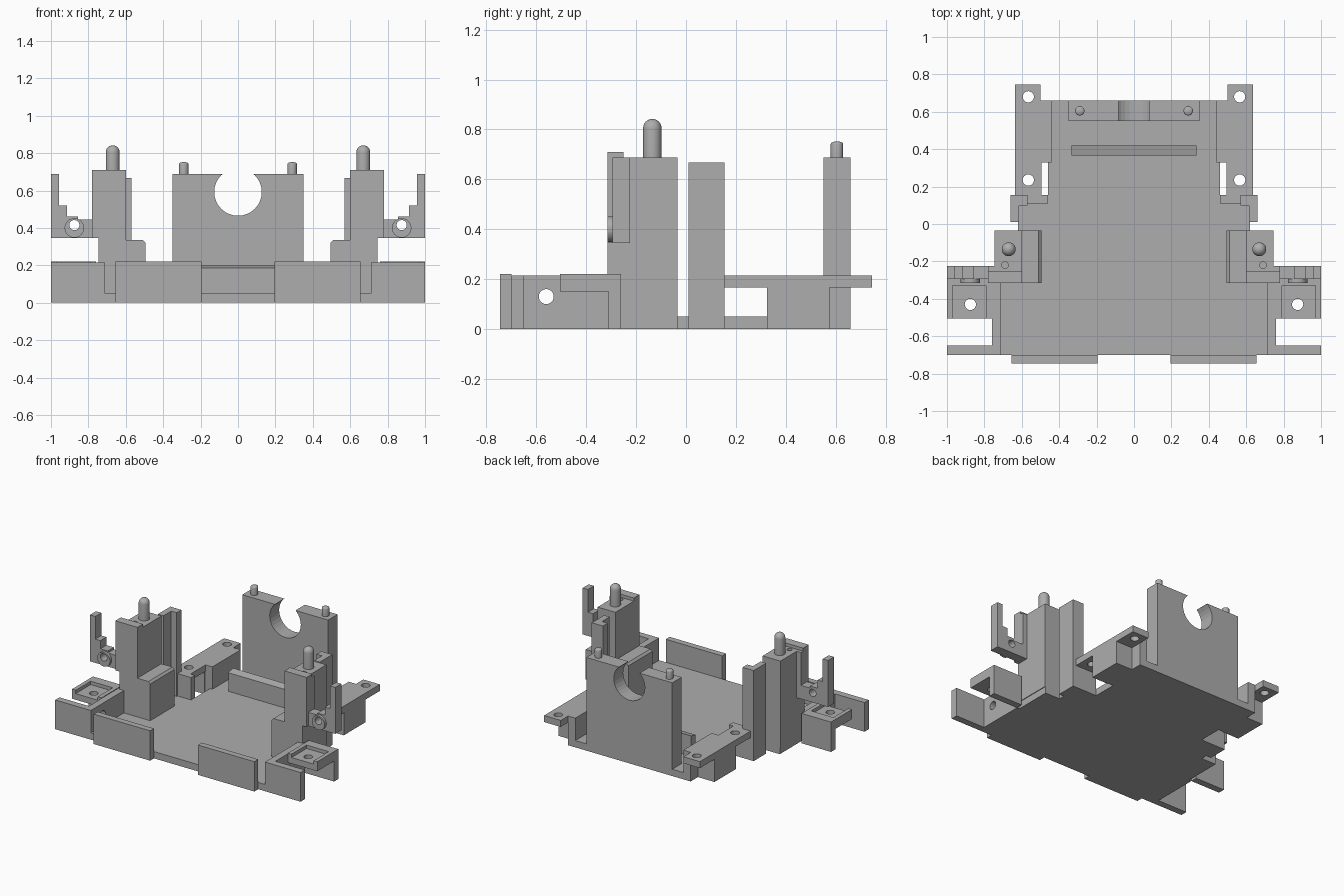
import bpy, bmesh, math
from mathutils import Matrix

cube = bpy.data.objects.get("Cube")
if cube:
    bpy.data.objects.remove(cube, do_unlink=True)

GREY = (0.42, 0.42, 0.42, 1)
mat = bpy.data.materials.new("plain grey")
mat.use_nodes = True
mat.diffuse_color = GREY
mat.node_tree.nodes["Principled BSDF"].inputs["Base Color"].default_value = GREY


def finish(name, bm):
    bmesh.ops.recalc_face_normals(bm, faces=bm.faces)
    mesh = bpy.data.meshes.new(name)
    bm.to_mesh(mesh)
    bm.free()
    mesh.materials.append(mat)
    ob = bpy.data.objects.new(name, mesh)
    bpy.context.scene.collection.objects.link(ob)
    return ob


def mirror(ob):
    ob.modifiers.new("both sides", "MIRROR")
    return ob


def box(name, x, y, z, both=True):
    """Box from three (low, high) ranges, mirrored to the other side by default."""
    bm = bmesh.new()
    bmesh.ops.create_cube(bm, size=1)
    for v in bm.verts:
        v.co = [r[0] if c < 0 else r[1] for c, r in zip(v.co, (x, y, z))]
    ob = finish(name, bm)
    return mirror(ob) if both else ob


def prism(name, points, low, high, axis="z"):
    """Extrude a 2D outline along z, or an x-z outline along y."""
    bm = bmesh.new()
    place = (lambda a, b: (a, b, low)) if axis == "z" else (lambda a, b: (a, low, b))
    face = bm.faces.new([bm.verts.new(place(a, b)) for a, b in points])
    top = bmesh.ops.extrude_face_region(bm, geom=[face])["geom"]
    d = high - low
    move = (0, 0, d) if axis == "z" else (0, d, 0)
    bmesh.ops.translate(bm, vec=move, verts=[e for e in top if isinstance(e, bmesh.types.BMVert)])
    return finish(name, bm)


def cylinder(name, centre, radius, depth, axis="z"):
    bm = bmesh.new()
    turn = {"x": Matrix.Rotation(math.pi / 2, 4, "Y"),
            "y": Matrix.Rotation(math.pi / 2, 4, "X"), "z": Matrix()}[axis]
    bmesh.ops.create_cone(bm, cap_ends=True, segments=32, radius1=radius, radius2=radius,
                          depth=depth, matrix=Matrix.Translation(centre) @ turn)
    return finish(name, bm)


def drill(ob, centre, radius, axis="z", depth=0.4):
    """Cut a round hole, keeping any mirror after the cut."""
    cutter = cylinder("hole_cutter", centre, radius, depth, axis)
    cutter.hide_render = True
    mod = ob.modifiers.new("hole", "BOOLEAN")
    mod.operation, mod.solver, mod.object = "DIFFERENCE", "EXACT", cutter
    ob.modifiers.move(len(ob.modifiers) - 1, 0)
    bpy.context.view_layer.objects.active = ob
    bpy.ops.object.modifier_apply(modifier=mod.name)
    bpy.data.objects.remove(cutter, do_unlink=True)


def pin(name, x, y, base, top, r, dome):
    """Upright peg with a rounded tip, spun from its profile."""
    bm = bmesh.new()
    tip = [(r * math.cos(a), top - dome + dome * math.sin(a))
           for a in (i * math.pi / 12 for i in range(7))]
    verts = [bm.verts.new((x + a, y, b)) for a, b in [(r, base)] + tip]
    edges = [bm.edges.new(pair) for pair in zip(verts, verts[1:])]
    bmesh.ops.spin(bm, geom=verts + edges, cent=(x, y, 0), axis=(0, 0, 1),
                   angle=math.tau, steps=24)
    bmesh.ops.remove_doubles(bm, verts=bm.verts, dist=0.0005)
    ob = mirror(finish(name, bm))
    bpy.ops.object.select_all(action="DESELECT")
    ob.select_set(True)
    bpy.context.view_layer.objects.active = ob
    bpy.ops.object.shade_smooth_by_angle(angle=math.radians(35))


# Stepped floor plate
half = [(0.76, -0.7), (0.76, -0.31), (0.74, -0.31), (0.74, -0.035), (0.62, -0.035),
        (0.62, 0.01), (0.66, 0.01), (0.66, 0.155), (0.46, 0.155), (0.46, 0.33),
        (0.5, 0.33), (0.5, 0.66)]
prism("floor_plate", half + [(-x, y) for x, y in reversed(half)], 0, 0.05)

# Front guard plates, side walls and outer wings
box("front_plate", (0.195, 0.655), (-0.745, -0.7), (0, 0.22))
box("front_wing", (0.71, 1), (-0.7, -0.65), (0, 0.215))
wall = box("side_wall", (0.71, 0.76), (-0.7, -0.3), (0.05, 0.215))
drill(wall, (0.735, -0.56, 0.13), 0.03, "x")

# Side shelves with a raised rim and a supporting leg
shelf = box("side_shelf", (0.76, 1), (-0.505, -0.26), (0.15, 0.195))
drill(shelf, (0.875, -0.43, 0.17), 0.03)
box("shelf_outer_rim", (0.97, 1), (-0.505, -0.26), (0.195, 0.22))
box("shelf_inner_rim", (0.76, 0.79), (-0.505, -0.26), (0.195, 0.22))
box("shelf_back_rim", (0.79, 0.97), (-0.33, -0.26), (0.195, 0.22))
box("shelf_leg", (0.76, 1), (-0.31, -0.26), (0, 0.15))

# Towers with a low inner step
tower = box("tower", (0.6, 0.745), (-0.315, -0.035), (0.05, 0.687))
drill(tower, (0.69, -0.22, 0.687), 0.018, depth=0.1)
box("tower_cap", (0.6, 0.78), (-0.315, -0.25), (0.687, 0.71))
box("tower_flange", (0.745, 0.78), (-0.315, -0.225), (0.345, 0.687))
step = [(0.495, 0.05), (0.6, 0.05), (0.6, 0.335), (0.51, 0.335), (0.495, 0.32)]
mirror(prism("tower_step", step, -0.315, -0.035, "y"))
pin("tower_pin", 0.67, -0.135, 0.687, 0.842, 0.037, 0.037)

# Stepped ears beside the towers, each with a ringed hole
ear = [(0.745, 0.345), (1, 0.345), (1, 0.687), (0.957, 0.687), (0.957, 0.52),
       (0.915, 0.52), (0.915, 0.46), (0.855, 0.46), (0.855, 0.445), (0.745, 0.445)]
ear_plate = mirror(prism("ear", ear, -0.295, -0.225, "y"))
drill(ear_plate, (0.875, -0.26, 0.415), 0.027, "y")
boss = mirror(cylinder("ear_boss", (0.875, -0.3, 0.4), 0.052, 0.03, "y"))
drill(boss, (0.875, -0.3, 0.415), 0.027, "y")

# Angled posts behind the towers
post = [(0.66, 0.01), (0.66, 0.155), (0.57, 0.155), (0.57, 0.1), (0.615, 0.1), (0.615, 0.01)]
mirror(prism("corner_post", post, 0.05, 0.667))
box("post_stub", (0.46, 0.57), (0.11, 0.155), (0.05, 0.215))

# Rear brackets on legs
bracket_outline = [(0.635, 0.155), (0.635, 0.745), (0.5, 0.745), (0.5, 0.66), (0.44, 0.66),
                   (0.44, 0.33), (0.495, 0.33), (0.495, 0.155)]
bracket = mirror(prism("rear_bracket", bracket_outline, 0.167, 0.215))
for y in (0.235, 0.68):
    drill(bracket, (0.565, y, 0.19), 0.03)
box("bracket_leg", (0.5, 0.635), (0.325, 0.575), (0, 0.167))
box("bracket_wall", (0.44, 0.5), (0.33, 0.66), (0.05, 0.167))

# Rear wall with an open round cradle, pegs and a low rib in front
rear = box("rear_wall", (-0.35, 0.35), (0.55, 0.66), (0.05, 0.687), both=False)
drill(rear, (0, 0.6, 0.592), 0.127, "y")
pin("rear_pin", 0.29, 0.605, 0.687, 0.752, 0.025, 0.01)
rib = box("floor_rib", (-0.335, 0.335), (0.365, 0.42), (0.05, 0.2), both=False)
for v in rib.data.vertices:
    if v.co.z > 0.1 and v.co.y < 0.4:
        v.co.z = 0.187
